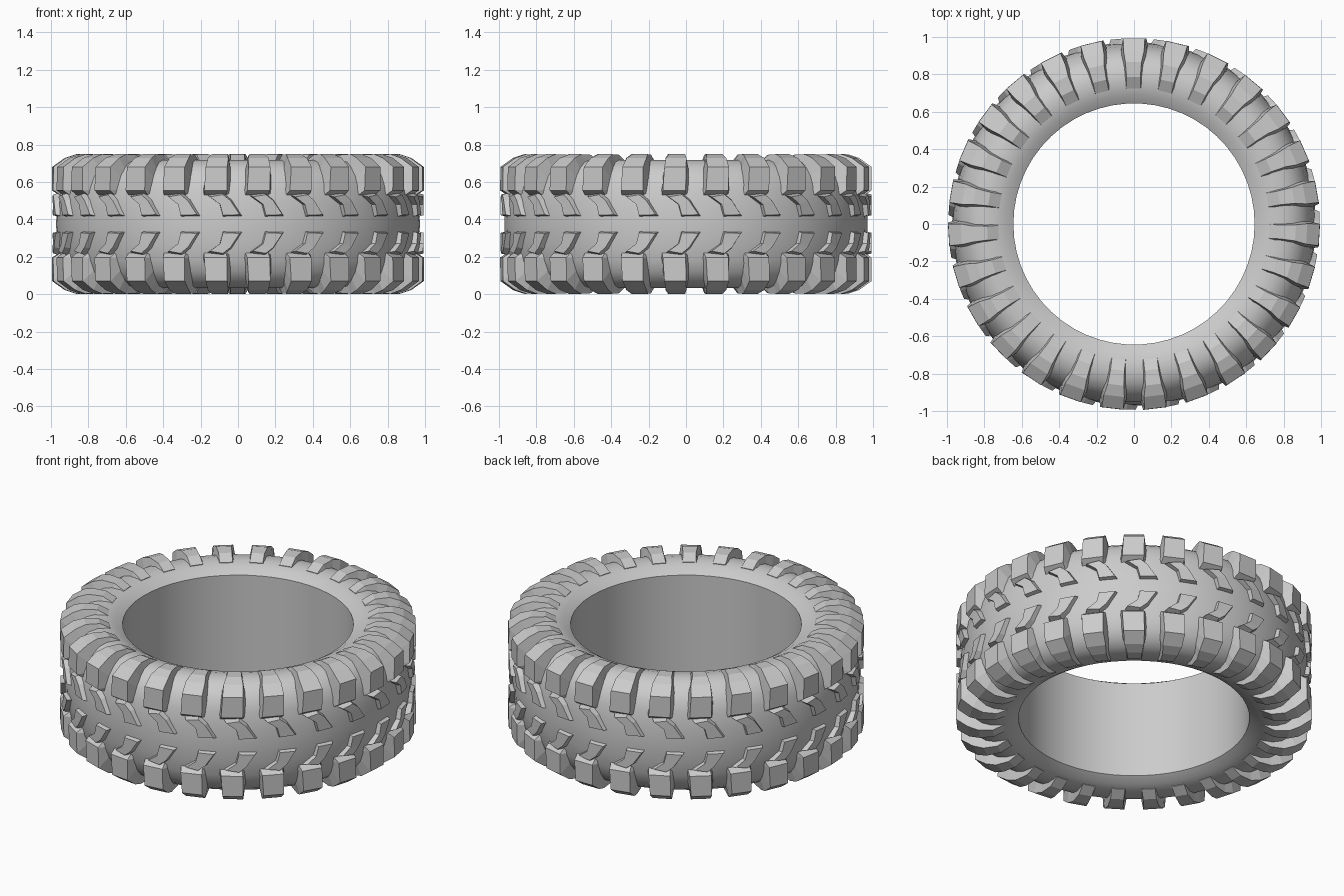
import bpy, bmesh, math
from mathutils import Matrix, Vector

if "Cube" in bpy.data.objects:
    bpy.data.objects.remove(bpy.data.objects["Cube"])

LUGS = 27
MID = 0.375


def finish(bm, name):
    bmesh.ops.recalc_face_normals(bm, faces=bm.faces)
    me = bpy.data.meshes.new(name)
    bm.to_mesh(me)
    bm.free()
    ob = bpy.data.objects.new(name, me)
    bpy.context.collection.objects.link(ob)
    return ob


def ring_of(name, verts, faces):
    """Repeat one lug around the axis, with a mirrored copy on the lower half."""
    bm = bmesh.new()
    for k in range(LUGS):
        rot = Matrix.Rotation(math.pi + k * math.tau / LUGS, 3, 'Z')
        for flip in (False, True):
            vs = []
            for x, y, z in verts:
                vs.append(bm.verts.new(rot @ Vector((x, y, 2 * MID - z if flip else z))))
            for f in faces:
                bm.faces.new([vs[i] for i in f])
    return finish(bm, name)


# Tyre body: half profile (radius, height), mirrored and closed by the straight inner wall
half = [(0.645, 0.672), (0.69, 0.70), (0.745, 0.716), (0.80, 0.718), (0.85, 0.705),
        (0.895, 0.675), (0.93, 0.63), (0.952, 0.57), (0.967, 0.48), (0.973, MID)]
profile = half + [(r, 2 * MID - z) for r, z in reversed(half[:-1])]
SEG = 54
bm = bmesh.new()
rings = []
for i in range(SEG):
    a = math.tau * i / SEG
    rings.append([bm.verts.new((r * math.cos(a), r * math.sin(a), z)) for r, z in profile])
n = len(profile)
for i in range(SEG):
    p, q = rings[i], rings[(i + 1) % SEG]
    for j in range(n):
        k = (j + 1) % n
        bm.faces.new((p[j], q[j], q[k], p[k]))
body = finish(bm, "tyre_body")
bpy.context.view_layer.objects.active = body
body.select_set(True)
bpy.ops.object.shade_smooth_by_angle(angle=math.radians(35))

# Shoulder lugs: stations of top (radius, z, left, right) and base (radius, z)
stations = [
    ((0.725, 0.714, -0.034, 0.040), (0.73, 0.69)),
    ((0.785, 0.745, -0.034, 0.040), (0.79, 0.69)),
    ((0.865, 0.748, -0.040, 0.046), (0.84, 0.67)),
    ((0.925, 0.728, -0.054, 0.056), (0.88, 0.64)),
    ((0.992, 0.680, -0.058, 0.058), (0.91, 0.61)),
    ((0.993, 0.555, -0.066, 0.056), (0.93, 0.56)),
    ((0.955, 0.530, -0.072, 0.050), (0.94, 0.53)),
]
verts = []
for (r, z, a, b), (br, bz) in stations:
    verts += [(a - 0.014, -br, bz), (a, -r, z), (b, -r, z), (b + 0.014, -br, bz)]
faces = [(0, 1, 2, 3)]
m = len(stations)
for i in range(m - 1):
    o = 4 * i
    for j in range(4):
        k = (j + 1) % 4
        faces.append((o + j, o + k, o + 4 + k, o + 4 + j))
faces.append(tuple(4 * (m - 1) + j for j in (3, 2, 1, 0)))
ring_of("shoulder_lugs", verts, faces)

# Centre lugs: slanted chevron blocks with sloping walls
shape = [(-0.035, 0.520), (0.035, 0.532), (0.075, 0.500), (0.125, 0.425),
         (0.035, 0.422), (0.020, 0.480)]
cx, cz, turn = 0.045, 0.475, 0.045


def block_point(x, z, r, grow):
    px, pz = (x - cx) * grow, cz + (z - cz) * grow
    a = turn + px / r
    return (r * math.sin(a), -r * math.cos(a), pz)


verts = [block_point(x, z, 0.993, 1.0) for x, z in shape]
verts += [block_point(x, z, 0.945, 1.25) for x, z in shape]
c = len(shape)
# The concave outline is split into two simple top faces
faces = [(0, 1, 2, 5), (2, 3, 4, 5)]
faces += [(c + 5, c + 2, c + 1, c), (c + 5, c + 4, c + 3, c + 2)]
faces += [(i, c + i, c + (i + 1) % c, (i + 1) % c) for i in range(c)]
ring_of("centre_lugs", verts, faces)
